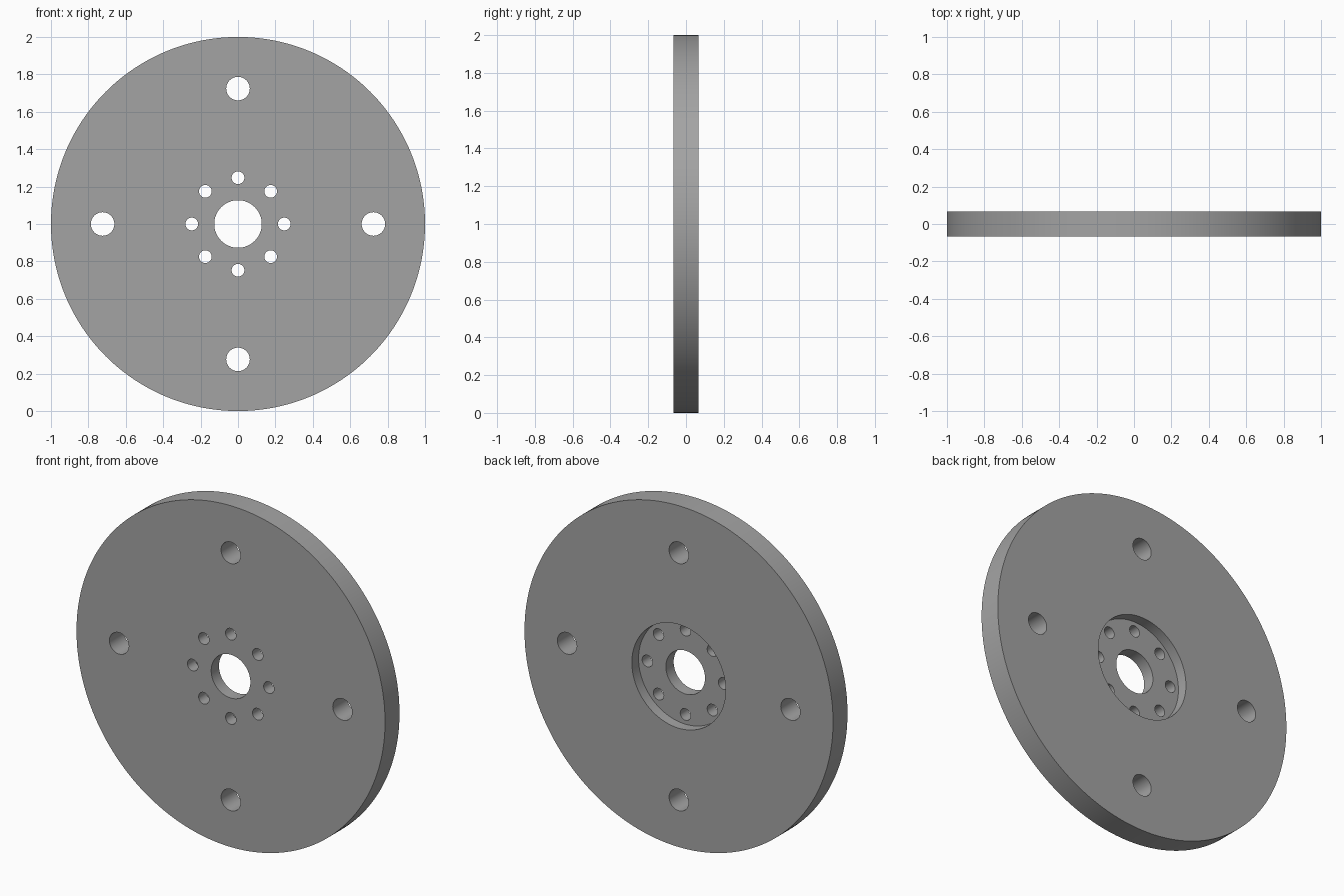
import bpy
from math import pi, cos, sin, radians

if "Cube" in bpy.data.objects:
    bpy.data.objects.remove(bpy.data.objects["Cube"])

THICK = 0.134


def cylinder(name, radius, depth, x=0, y=0, z=1, sides=64):
    bpy.ops.mesh.primitive_cylinder_add(vertices=sides, radius=radius, depth=depth,
                                        location=(x, y, z), rotation=(pi / 2, 0, 0))
    obj = bpy.context.object
    obj.name = name
    return obj


def cut(target, cutter):
    mod = target.modifiers.new(cutter.name, 'BOOLEAN')
    mod.operation = 'DIFFERENCE'
    mod.solver = 'EXACT'
    mod.object = cutter
    bpy.context.view_layer.objects.active = target
    bpy.ops.object.modifier_apply(modifier=mod.name)
    bpy.data.objects.remove(cutter, do_unlink=True)


def hole_ring(target, name, count, ring_radius, radius):
    for i in range(count):
        a = 2 * pi * i / count
        cut(target, cylinder(name, radius, 0.4, ring_radius * cos(a), 0,
                             1 + ring_radius * sin(a), 40))


# Flange disc in dark grey
disc = cylinder("flange_disc", 1.0, THICK, sides=192)
dark = bpy.data.materials.new("dark_grey")
dark.diffuse_color = (0.37, 0.37, 0.37, 1)
dark.use_nodes = True
dark.node_tree.nodes["Principled BSDF"].inputs["Base Color"].default_value = dark.diffuse_color
disc.data.materials.append(dark)

# Round recess in the back face, reaching about half the thickness
cut(disc, cylinder("recess_cutter", 0.304, 0.2, y=0.005 + 0.1, sides=96))

# Shaft bore, inner bolt circle and outer bolt circle
cut(disc, cylinder("bore_cutter", 0.127, 0.4))
hole_ring(disc, "small_bolt_cutter", 8, 0.247, 0.034)
hole_ring(disc, "large_bolt_cutter", 4, 0.724, 0.063)

# Boolean faces all share the single disc material
for poly in disc.data.polygons:
    poly.material_index = 0

# Smooth walls with crisp edges
bpy.ops.object.select_all(action='DESELECT')
disc.select_set(True)
bpy.context.view_layer.objects.active = disc
bpy.ops.object.shade_smooth_by_angle(angle=radians(30))
